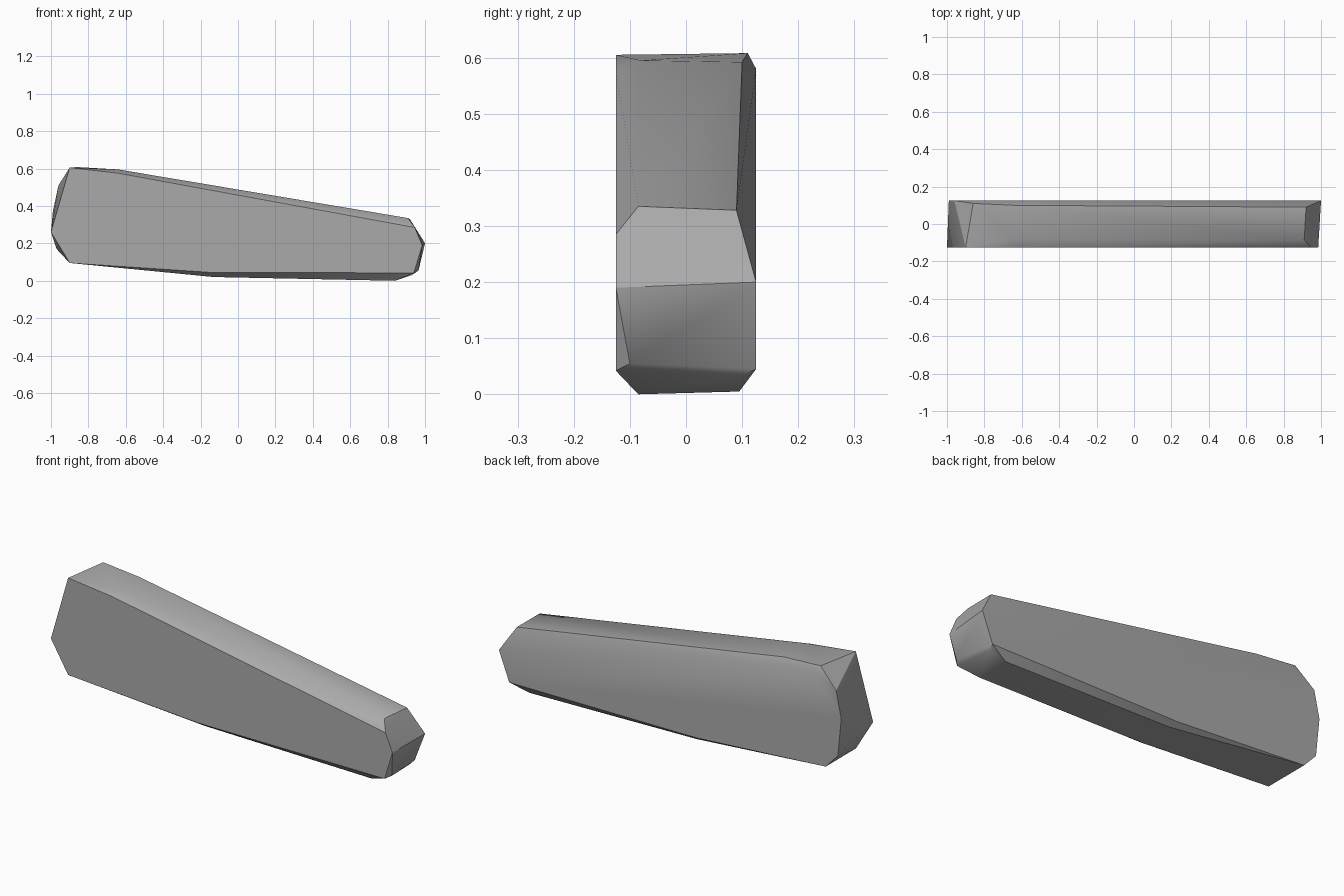
import bpy
import bmesh
import math

default_cube = bpy.data.objects.get("Cube")
if default_cube:
    bpy.data.objects.remove(default_cube, do_unlink=True)

HALF_DEPTH = 0.125

# Flat front and back outlines as (x, z)
front_outline = [(-0.9, 0.605), (-1, 0.26), (-0.9, 0.095), (-0.15, 0.045),
                 (0.94, 0.042), (0.985, 0.19), (0.945, 0.285), (-0.64, 0.575)]
back_outline = [(-0.83, 0.58), (-0.96, 0.51), (-0.99, 0.37), (-0.97, 0.17),
                (-0.9, 0.095), (-0.15, 0.045), (0.94, 0.045), (1, 0.2)]

# Corners of the bevelled rim as (x, y, z)
rim_corners = [(-0.86, 0.11, 0.608), (-0.64, 0.1, 0.592), (-0.64, -0.08, 0.595),
               (0.92, 0.09, 0.328), (0.91, -0.085, 0.335),
               (0.965, -0.1, 0.055), (0.93, 0.095, 0.03),
               (0.84, 0.095, 0.005), (0.84, -0.085, 0),
               (-0.13, 0.095, 0.022), (-0.13, -0.09, 0.02)]


def grey_material():
    colour = (0.4, 0.4, 0.4, 1)
    material = bpy.data.materials.new("stone grey")
    material.use_nodes = True
    material.diffuse_color = colour
    shader = material.node_tree.nodes["Principled BSDF"]
    shader.inputs["Base Color"].default_value = colour
    shader.inputs["Roughness"].default_value = 0.8
    return material


def build_hull(name, points, material):
    """Wrap the points in a closed faceted shell."""
    bm = bmesh.new()
    for point in points:
        bm.verts.new(point)
    hull = bmesh.ops.convex_hull(bm, input=bm.verts[:])
    unused = hull["geom_interior"] + hull["geom_unused"]
    loose = {item for item in unused if isinstance(item, bmesh.types.BMVert)}
    bmesh.ops.delete(bm, geom=list(loose), context="VERTS")
    bmesh.ops.dissolve_limit(bm, angle_limit=math.radians(0.5),
                             verts=bm.verts[:], edges=bm.edges[:])
    bmesh.ops.recalc_face_normals(bm, faces=bm.faces[:])
    mesh = bpy.data.meshes.new(name)
    bm.to_mesh(mesh)
    bm.free()
    mesh.materials.append(material)
    obj = bpy.data.objects.new(name, mesh)
    bpy.context.collection.objects.link(obj)
    return obj


# Tapered stone slab
points = [(x, -HALF_DEPTH, z) for x, z in front_outline]
points += [(x, HALF_DEPTH, z) for x, z in back_outline]
points += rim_corners
slab = build_hull("stone_slab", points, grey_material())

# Soft shading on shallow facets, crisp on the strong edges
bpy.ops.object.select_all(action="DESELECT")
slab.select_set(True)
bpy.context.view_layer.objects.active = slab
bpy.ops.object.shade_smooth_by_angle(angle=math.radians(30))
